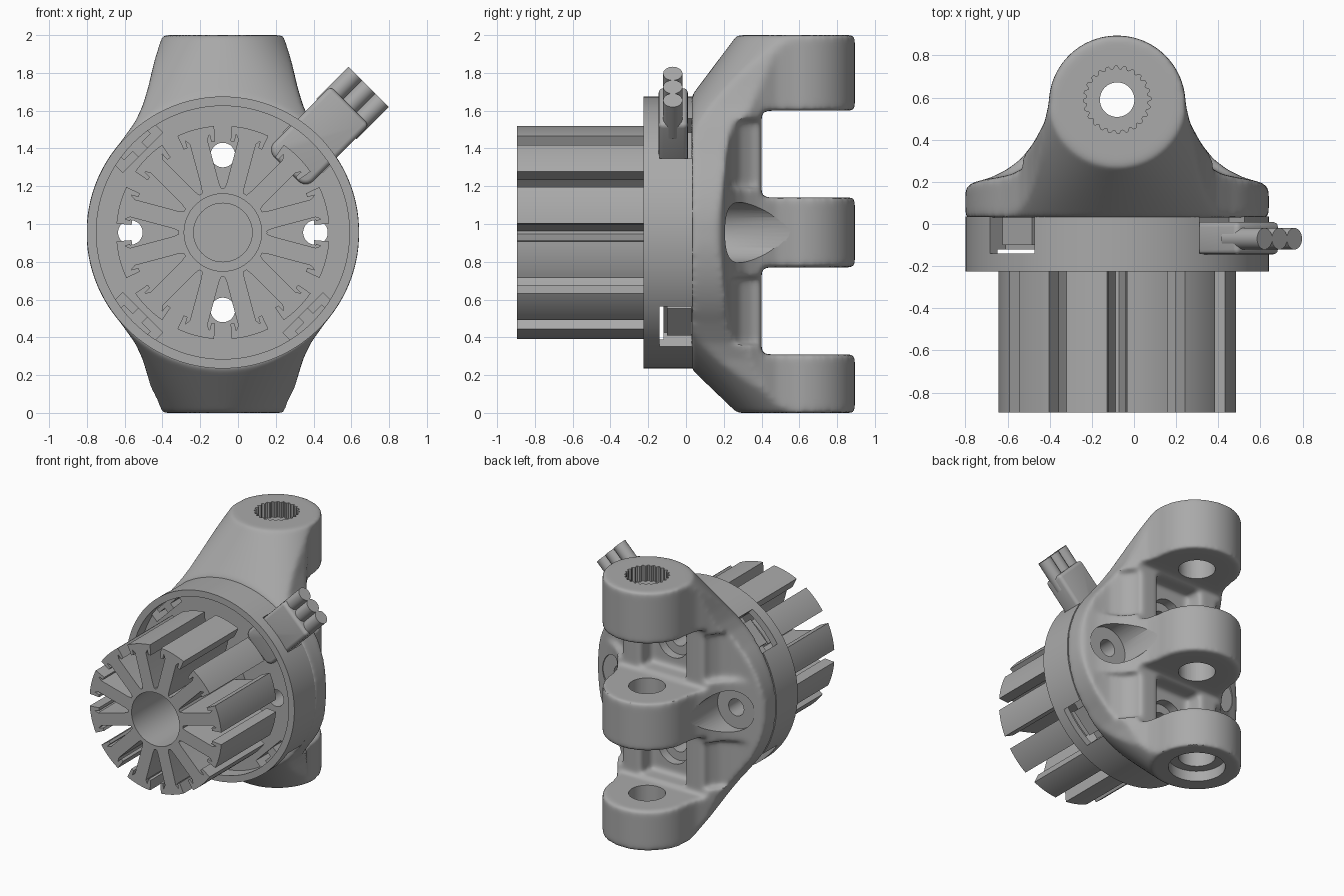
import bpy, bmesh, math
from mathutils import Matrix, Vector

if "Cube" in bpy.data.objects:
    bpy.data.objects.remove(bpy.data.objects["Cube"])

CX, CZ = -0.08, 0.955          # motor axis, running along y
PIN_Y = 0.59                   # hinge axis, running along z

grey = bpy.data.materials.new("light grey")
grey.diffuse_color = (0.40, 0.40, 0.40, 1)
grey.use_nodes = True
grey.node_tree.nodes["Principled BSDF"].inputs["Base Color"].default_value = grey.diffuse_color


def finish(bm, name):
    bmesh.ops.recalc_face_normals(bm, faces=bm.faces)
    me = bpy.data.meshes.new(name)
    bm.to_mesh(me)
    bm.free()
    ob = bpy.data.objects.new(name, me)
    bpy.context.collection.objects.link(ob)
    me.materials.append(grey)
    return ob


def prism(name, pts, axis, lo, hi):
    """Extrude a 2D outline along an axis. x:(y,z)  y:(x,z)  z:(x,y)"""
    place = {"x": lambda a, b, t: (t, a, b), "y": lambda a, b, t: (a, t, b),
             "z": lambda a, b, t: (a, b, t)}[axis]
    bm = bmesh.new()
    ends = [[bm.verts.new(place(a, b, t)) for a, b in pts] for t in (lo, hi)]
    n = len(pts)
    bm.faces.new(ends[0])
    bm.faces.new(ends[1][::-1])
    for i in range(n):
        j = (i + 1) % n
        bm.faces.new((ends[0][j], ends[0][i], ends[1][i], ends[1][j]))
    return finish(bm, name)


def arc(cx, cy, r, a0, a1, n):
    return [(cx + r * math.cos(math.radians(a0 + (a1 - a0) * i / n)),
             cy + r * math.sin(math.radians(a0 + (a1 - a0) * i / n))) for i in range(n + 1)]


def circle(cx, cy, r, n=48):
    return arc(cx, cy, r, 0, 360, n)[:-1]


def bake(ob):
    dg = bpy.context.evaluated_depsgraph_get()
    me = bpy.data.meshes.new_from_object(ob.evaluated_get(dg))
    ob.modifiers.clear()
    ob.data = me


def boolean(ob, other, op="DIFFERENCE"):
    m = ob.modifiers.new("cut", "BOOLEAN")
    m.operation, m.object, m.solver = op, other, "EXACT"
    bake(ob)
    bpy.data.objects.remove(other)


def rotate(ob, deg):
    """Turn about the motor axis, counter-clockwise in the x-z plane."""
    c = Vector((CX, 0, CZ))
    ob.data.transform(Matrix.Translation(c) @ Matrix.Rotation(-math.radians(deg), 4, "Y")
                      @ Matrix.Translation(-c))
    return ob


def smooth(ob, angle=30):
    bpy.ops.object.select_all(action="DESELECT")
    ob.select_set(True)
    bpy.context.view_layer.objects.active = ob
    bpy.ops.object.shade_smooth_by_angle(angle=math.radians(angle))


# --- hinge bracket: flared plan, stepped side outline and front outline intersected
half = [(0.72, 0.03), (0.72, 0.17), (0.69, 0.195), (0.60, 0.22), (0.52, 0.26),
        (0.455, 0.31), (0.40, 0.38), (0.345, 0.48)]
plan = ([(CX + a, b) for a, b in half] + arc(CX, 0.57, 0.325, 0, 180, 32)
        + [(CX - a, b) for a, b in half[::-1]])
bracket = prism("hinge_bracket", plan, "z", 0, 2)

side = [(0.03, -0.1), (0.03, 2.1), (0.895, 2.1), (0.895, 1.6),
        (0.40, 1.6), (0.40, 1.14), (0.895, 1.14), (0.895, 0.77), (0.40, 0.77),
        (0.40, 0.31), (0.895, 0.31), (0.895, -0.1)]
boolean(bracket, prism("side_cut", side, "x", -1, 1), "INTERSECT")

lug = [(0.515, 0.515), (0.465, 0.585), (0.425, 0.67), (0.395, 0.77), (0.365, 0.90),
       (0.338, 1.0), (0.318, 1.045)]
quarter = arc(0, 0, 0.722, 0, 41, 14) + lug
front = (quarter + [(-a, b) for a, b in quarter[::-1]]
         + [(-a, -b) for a, b in quarter[1:]] + [(a, -b) for a, b in quarter[:0:-1]])
boolean(bracket, prism("front_cut", [(CX + a, CZ + b) for a, b in front], "y", -1, 1), "INTERSECT")

# round the outer lugs: cone-like hull from the flange disc to both lug end circles
bm = bmesh.new()
for z in (0, 2):
    for cy in (0.595, 0.9):
        for x, y in circle(CX, cy, 0.325, 64):
            bm.verts.new((x, y, z))
for x, z in circle(CX, CZ, 0.725, 96):
    for y in (0.03, 0.9):
        bm.verts.new((x, y, z))
hull = bmesh.ops.convex_hull(bm, input=bm.verts)
bmesh.ops.delete(bm, geom=[v for v in bm.verts if not v.link_faces], context="VERTS")
boolean(bracket, finish(bm, "cone_cut"), "INTERSECT")

# narrow waist and inner channel between the lugs
waist = [(0.60, 0.215), (0.50, 0.235), (0.41, 0.285), (0.36, 0.35), (0.335, 0.45), (0.9, 0.45), (0.9, 0.215)]
for lo, hi in ((0.36, 0.72), (1.19, 1.55)):
    for s in (-1, 1):
        boolean(bracket, prism("waist", [(CX + s * a, b) for a, b in waist], "z", lo, hi))
    channel = [(CX - 0.18, 0.27), (CX + 0.18, 0.27), (CX + 0.20, 0.5), (CX - 0.20, 0.5)]
    boolean(bracket, prism("channel", channel, "z", lo - 0.03, hi + 0.03))

# soften all cast edges
rm = bracket.modifiers.new("cast", "REMESH")
rm.mode, rm.voxel_size = "VOXEL", 0.015
sm = bracket.modifiers.new("soften", "SMOOTH")
sm.factor, sm.iterations = 0.5, 14
bake(bracket)

# screw holes with counterbores
screws = [(0.49, 0), (-0.49, 0), (0, 0.41), (0, -0.41)]
for a, b in screws:
    boolean(bracket, prism("bore", circle(CX + a, CZ + b, 0.065), "y", -0.2, 0.6))
    r = 0.16 if a else 0.13
    boolean(bracket, prism("counterbore", circle(CX + a, CZ + b, r), "y", 0.2, 0.55))

# hinge pin hole, bottom counterbore, toothed socket on top
boolean(bracket, prism("pin_bore", circle(CX, PIN_Y, 0.13), "z", -0.1, 1.80))
boolean(bracket, prism("screw_bore", circle(CX, PIN_Y, 0.082), "z", 1.7, 2.1))
boolean(bracket, prism("bottom_bore", circle(CX, PIN_Y, 0.20), "z", -0.1, 0.08))
spline = []
for i in range(96):
    r = 0.16 if i % 4 < 2 else 0.145
    t = 2 * math.pi * i / 96
    spline.append((CX + r * math.cos(t), PIN_Y + r * math.sin(t)))
boolean(bracket, prism("socket", spline, "z", 1.88, 2.1))
bracket.data.materials.clear()
bracket.data.materials.append(grey)
smooth(bracket, 35)

# --- motor mount ring: dish with three rectangular notches and a cable opening
ring = prism("mount_ring", circle(CX, CZ, 0.72, 128), "y", -0.225, 0.035)
boolean(ring, prism("dish", circle(CX, CZ, 0.67, 128), "y", -0.4, -0.12))
for a, b in screws:
    boolean(ring, prism("screw_bore", circle(CX + a, CZ + b, 0.065), "y", -0.3, 0.1))
for deg in (45, 135, 225, 315):
    notch = [(CX + a, CZ + b) for a, b in ((0.60, -0.15), (0.8, -0.15), (0.8, 0.15), (0.60, 0.15))]
    boolean(ring, rotate(prism("notch", notch, "y", -0.14, 0.1), deg))
smooth(ring)

# T-shaped keys seated in the open notches
for deg in (135, 225, 315):
    key = [(0.59, -0.035), (0.64, -0.035), (0.64, -0.10), (0.67, -0.10),
           (0.67, 0.10), (0.64, 0.10), (0.64, 0.035), (0.59, 0.035)]
    rotate(prism("notch_key", [(CX + a, CZ + b) for a, b in key], "y", -0.10, 0.03), deg)

# --- stator: hub tube with a stepped bore and twelve T-shaped teeth
hub = prism("stator_hub", circle(CX, CZ, 0.235, 72), "y", -0.895, -0.11)
boolean(hub, prism("hub_bore", circle(CX, CZ, 0.205, 72), "y", -1, -0.22))
boolean(hub, prism("hub_step", circle(CX, CZ, 0.155, 72), "y", -1, -0.16))
smooth(hub)

STEM, GAP = 0.048, 0.045
w = 15 - math.degrees(GAP / 0.54)


def polar(r, deg):
    return (r * math.cos(math.radians(deg)), r * math.sin(math.radians(deg)))


upper = [(0.215, STEM + 0.006), (0.26, STEM), (0.495, STEM), (0.515, STEM + 0.014),
         polar(0.525, w - 3), polar(0.485, w - 2.5), polar(0.485, w)]
tooth = ([(a, -b) for a, b in upper] + arc(0, 0, 0.565, -w, w, 10) + upper[::-1])
for i in range(12):
    t = rotate(prism("stator_tooth", [(CX + a, CZ + b) for a, b in tooth], "y", -0.895, -0.225), 15 + 30 * i)
    smooth(t, 25)

# --- cable outlet: rounded block carrying three wires
block = (arc(CX + 0.53, CZ - 0.09, 0.055, 180, 270, 6) + [(CX + 0.95, CZ - 0.145), (CX + 0.95, CZ + 0.145)]
         + arc(CX + 0.53, CZ + 0.09, 0.055, 90, 180, 6))
outlet = prism("cable_outlet", block, "y", -0.145, 0.01)
bv = outlet.modifiers.new("round", "BEVEL")
bv.width, bv.segments = 0.025, 3
bake(outlet)
smooth(rotate(outlet, 45))
for s in (-0.1, 0, 0.1):
    wire = prism("wire", circle(-0.07, CZ + s, 0.051, 32), "x", CX + 0.85, CX + 1.09)
    smooth(rotate(wire, 45))
